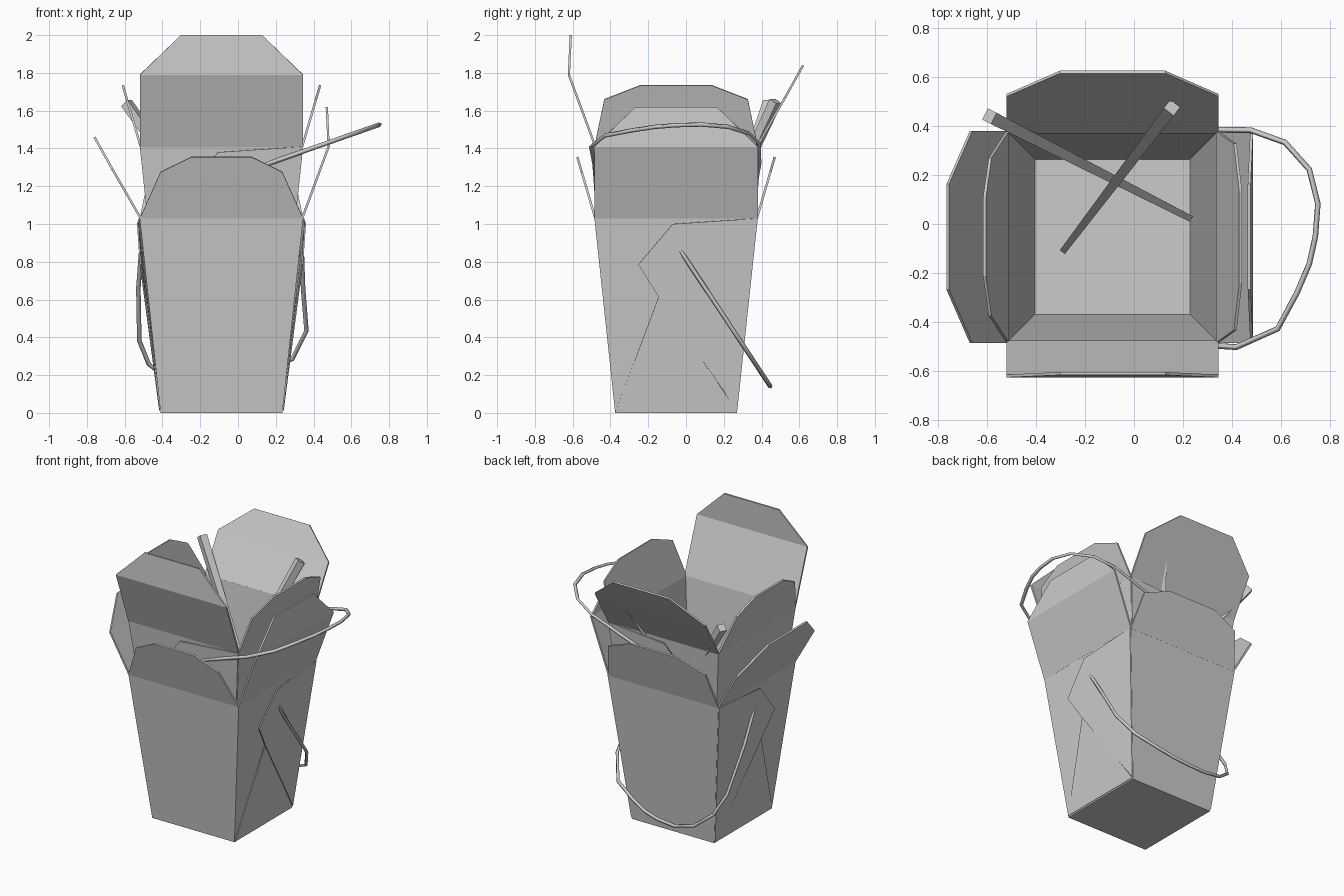
import bpy, bmesh, math
from mathutils import Vector, Matrix

if "Cube" in bpy.data.objects:
    bpy.data.objects.remove(bpy.data.objects["Cube"])

LOW, RIM, HEIGHT = 0.3225, 0.4325, 1.03   # half widths at floor and rim, wall height
THICK = 0.012


def link(name, bm, matrix):
    mesh = bpy.data.meshes.new(name)
    bm.to_mesh(mesh)
    bm.free()
    ob = bpy.data.objects.new(name, mesh)
    ob.matrix_world = matrix
    bpy.context.collection.objects.link(ob)
    return ob


def sheet(name, verts, faces, matrix, thick=THICK, offset=0.0):
    bm = bmesh.new()
    vs = [bm.verts.new(v) for v in verts]
    for f in faces:
        bm.faces.new([vs[i] for i in f])
    ob = link(name, bm, matrix)
    mod = ob.modifiers.new("card", "SOLIDIFY")
    mod.thickness, mod.offset = thick, offset
    return ob


def flap(name, angle, rows, matrix):
    # rows: half width, distance out from the rim, height above the rim
    rot = Matrix.Rotation(math.radians(angle), 4, 'Z')
    verts = [rot @ Vector((RIM - 0.005 + out, s * w, HEIGHT + up))
             for w, out, up in rows for s in (-1, 1)]
    faces = [(2 * i, 2 * i + 1, 2 * i + 3, 2 * i + 2) for i in range(len(rows) - 1)]
    sheet(name, verts, faces, matrix)


def wall_point(side, y, z, lift):
    x = LOW + (RIM - LOW) * z / HEIGHT + lift
    return (side * x, y, z)


def handle(name, direction, matrix):
    # distance from pivot, sideways position
    path = [(0, .425), (.24, .432), (.511, .45), (.69, .375), (.774, .2275),
            (.827, .11), (.853, 0), (.864, -.135), (.827, -.275),
            (.722, -.385), (.574, -.435), (.24, -.44), (0, -.425)]
    d = Vector((0, *direction)).normalized()
    curve = bpy.data.curves.new(name, 'CURVE')
    curve.dimensions = '3D'
    curve.bevel_depth, curve.bevel_resolution = 0.012, 0
    curve.use_fill_caps = True
    spline = curve.splines.new('POLY')
    spline.points.add(len(path) - 1)
    for p, (s, u) in zip(spline.points, path):
        p.co = (u, .0225 + d.y * s, .86 + d.z * s, 1)
    ob = bpy.data.objects.new(name, curve)
    ob.matrix_world = matrix
    bpy.context.collection.objects.link(ob)


def carton(label, matrix, handle_direction):
    # tapered open body
    corners = [(-1, -1), (1, -1), (1, 1), (-1, 1)]
    verts = [(x * LOW, y * LOW, 0) for x, y in corners]
    verts += [(x * RIM, y * RIM, HEIGHT) for x, y in corners]
    faces = [(3, 2, 1, 0)]
    for i in range(4):
        j = (i + 1) % 4
        faces.append((i, j, j + 4, i + 4))
    sheet(label + "_body", verts, faces, matrix, THICK, -1)

    # four lid flaps
    flap(label + "_bent_lid", 0,
         [(RIM, 0, 0), (RIM, .14, .38), (.215, .13, .59)], matrix)
    flap(label + "_back_lid", 180,
         [(RIM, 0, 0), (RIM, .15, .26), (.215, .245, .43)], matrix)
    flap(label + "_wide_side_flap", 90,
         [(RIM, 0, 0), (.38, .073, .25), (.1875, .095, .325)], matrix)
    flap(label + "_narrow_side_flap", -90,
         [(RIM, 0, 0), (.3225, .072, .245), (.16, .095, .325)], matrix)

    # folded gussets lying on two opposite walls
    for side, word in ((1, "right"), (-1, "left")):
        fold = [(.43, 1.03, .002), (-.018, 1.0, .014), (-.2, .785, .022),
                (-.09, .61, .016), (.322, .015, .002)]
        sheet(f"{label}_{word}_fold", [wall_point(side, *p) for p in fold],
              [(0, 1, 2, 3, 4)], matrix, .008)
        tri = [(-.32, .01, .001), (.32, .01, .001), (-.09, .62, .010)]
        sheet(f"{label}_{word}_lower_fold", [wall_point(side, *p) for p in tri],
              [(0, 1, 2)], matrix, .006)

    # wire handle
    handle(label + "_handle", handle_direction, matrix)


# two nested cartons, the inner one raised and turned a quarter
CENTRE = Vector((-.0875, -.0525, 0))
carton("outer_carton", Matrix.Translation(CENTRE), (.47, -.71))
carton("inner_carton",
       Matrix.Translation(CENTRE + Vector((0, 0, .38))) @ Matrix.Rotation(-math.pi / 2, 4, 'Z'),
       (.825, .29))


# tapered square chopsticks
def chopstick(name, low, high):
    low, high = Vector(low), Vector(high)
    axis = high - low
    bm = bmesh.new()
    bmesh.ops.create_cone(bm, cap_ends=True, segments=4, radius1=.018, radius2=.036,
                          depth=axis.length)
    link(name, bm, Matrix.Translation((low + high) / 2)
         @ axis.to_track_quat('Z', 'Y').to_matrix().to_4x4()
         @ Matrix.Rotation(math.pi / 4, 4, 'Z'))


chopstick("chopstick_a", (-.285, -.105, .40), (.155, .475, 1.65))
chopstick("chopstick_b", (.225, .025, .48), (-.59, .44, 1.64))
